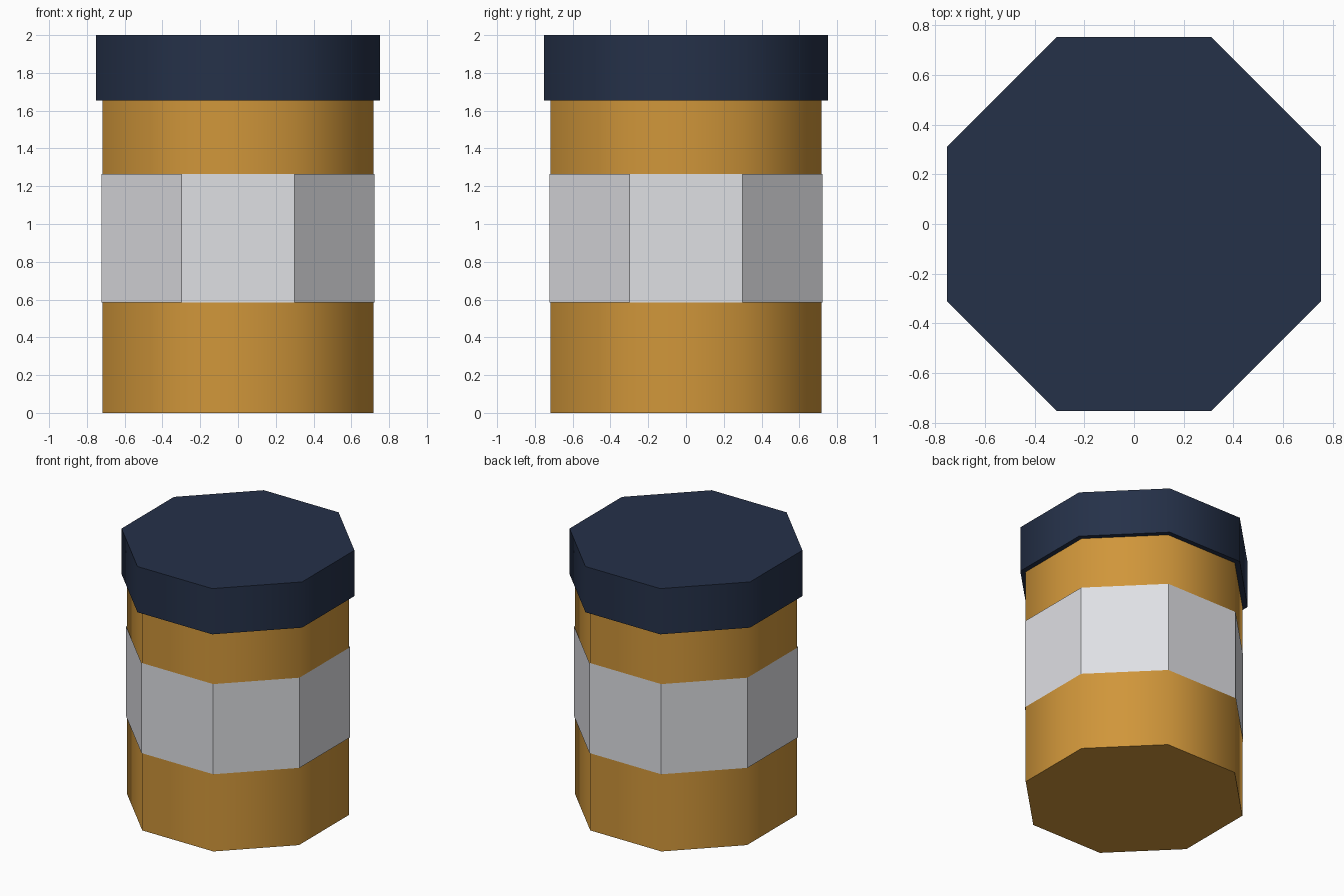
import bpy
from math import pi, cos, radians

cube = bpy.data.objects.get("Cube")
if cube:
    bpy.data.objects.remove(cube, do_unlink=True)

SIDES = 8


def material(name, hex_rgb):
    """Flat material from an sRGB hex string, stored as linear values."""
    srgb = [int(hex_rgb[i:i + 2], 16) / 255 for i in (0, 2, 4)]
    rgba = [c / 12.92 if c <= 0.04045 else ((c + 0.055) / 1.055) ** 2.4 for c in srgb] + [1]
    mat = bpy.data.materials.new(name)
    mat.use_nodes = True
    mat.diffuse_color = rgba
    mat.node_tree.nodes["Principled BSDF"].inputs["Base Color"].default_value = rgba
    return mat


def prism(name, apothem, bottom, top, mat, ends="NGON", smooth=True):
    """Upright octagonal prism with a flat side facing each axis."""
    bpy.ops.mesh.primitive_cylinder_add(
        vertices=SIDES, radius=apothem / cos(pi / SIDES), depth=top - bottom,
        end_fill_type=ends, location=(0, 0, (bottom + top) / 2),
        rotation=(0, 0, pi / SIDES))
    obj = bpy.context.object
    obj.name = name
    obj.data.materials.append(mat)
    if smooth:
        # Blend the sides together but keep the end rims sharp
        bpy.ops.object.shade_smooth_by_angle(angle=radians(60))
    return obj


amber = material("amber plastic", "D0963A")
white = material("label white", "DFE0E4")
navy = material("navy lid", "253149")

# Container, wrapped label band and overhanging lid
prism("bottle_body", 0.717, 0, 1.66, amber)
prism("label_band", 0.723, 0.585, 1.265, white, ends="NOTHING", smooth=False)
prism("lid", 0.753, 1.655, 2, navy)
